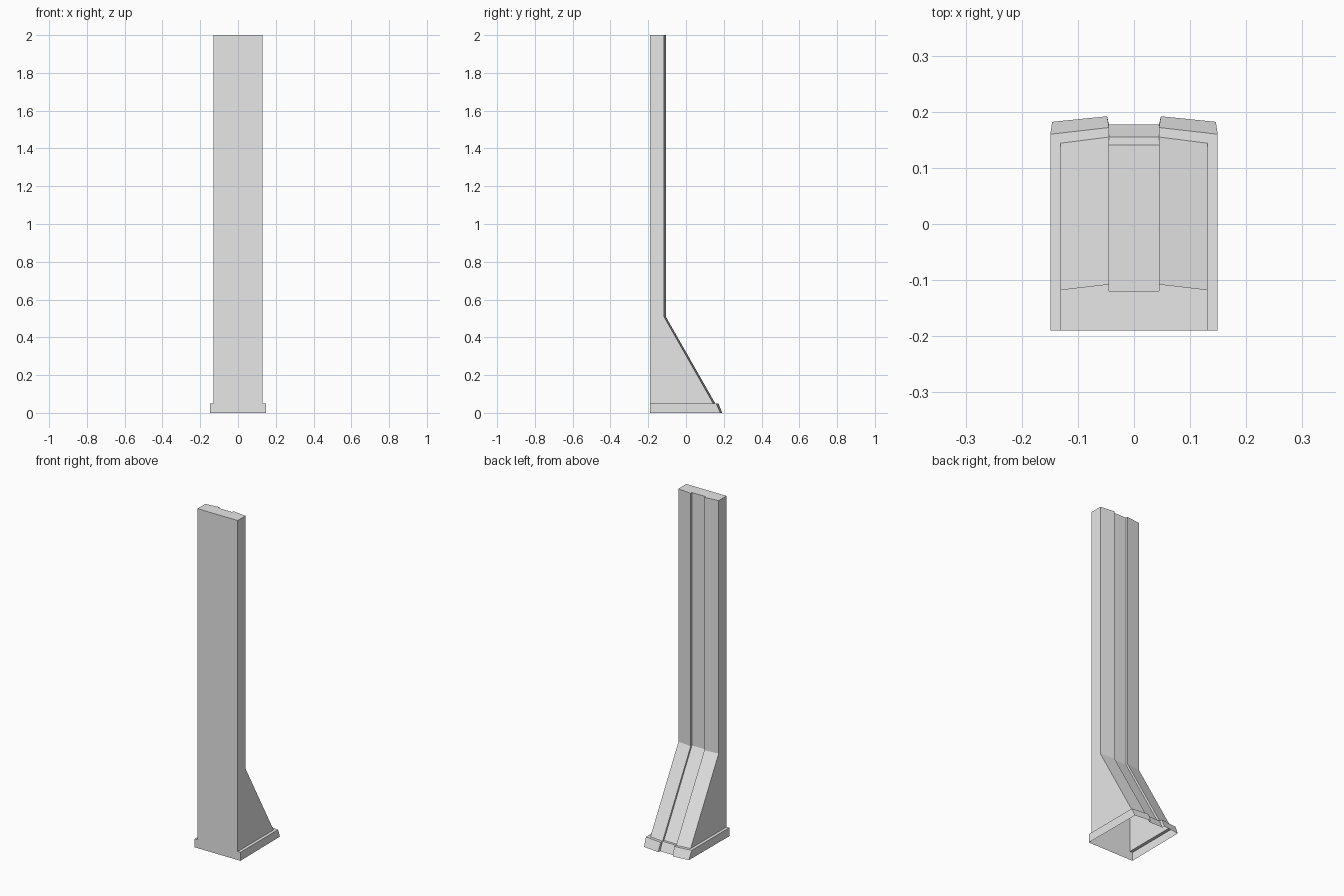
import bpy
import bmesh

cube = bpy.data.objects.get("Cube")
if cube:
    bpy.data.objects.remove(cube, do_unlink=True)

# Plain grey material
grey = bpy.data.materials.new("light_grey")
grey.use_nodes = True
colour = (0.8, 0.8, 0.8, 1)
grey.diffuse_color = colour
grey.node_tree.nodes["Principled BSDF"].inputs["Base Color"].default_value = colour

FRONT = -0.19
GROOVE = 0.0445


def section(bm, z, half, outer, inner, groove, back_half=None, lip=GROOVE):
    """Horizontal outline: flat front, two angled back ribs and a groove between."""
    back = back_half or half
    right = [(half, FRONT), (back, outer), (lip, inner), (GROOVE, groove)]
    left = [(-x, y) for x, y in reversed(right)]
    return [bm.verts.new((x, y, z)) for x, y in right + left]


# Open-bottomed shell, from the foot collar up to the capped top
bm = bmesh.new()
rings = [
    section(bm, 0.0, 0.149, 0.182, 0.192, 0.177, 0.146, 0.048),   # collar foot
    section(bm, 0.05, 0.149, 0.160, 0.172, 0.155),                # collar top
    section(bm, 0.05, 0.131, 0.144, 0.155, 0.141),                # flare foot
    section(bm, 0.51, 0.131, -0.117, -0.107, -0.119),             # bend
    section(bm, 2.0, 0.131, -0.117, -0.107, -0.119),              # top
]

# Side and back walls
for low, high in zip(rings, rings[1:]):
    for i in range(len(low) - 1):
        bm.faces.new((low[i], low[i + 1], high[i + 1], high[i]))

# Single flat front face and the top cap
bm.faces.new([r[-1] for r in rings] + [r[0] for r in reversed(rings)])
bm.faces.new(rings[-1])
bmesh.ops.recalc_face_normals(bm, faces=bm.faces)

mesh = bpy.data.meshes.new("flared_column")
bm.to_mesh(mesh)
bm.free()
mesh.materials.append(grey)
column = bpy.data.objects.new("flared_column", mesh)
bpy.context.collection.objects.link(column)
